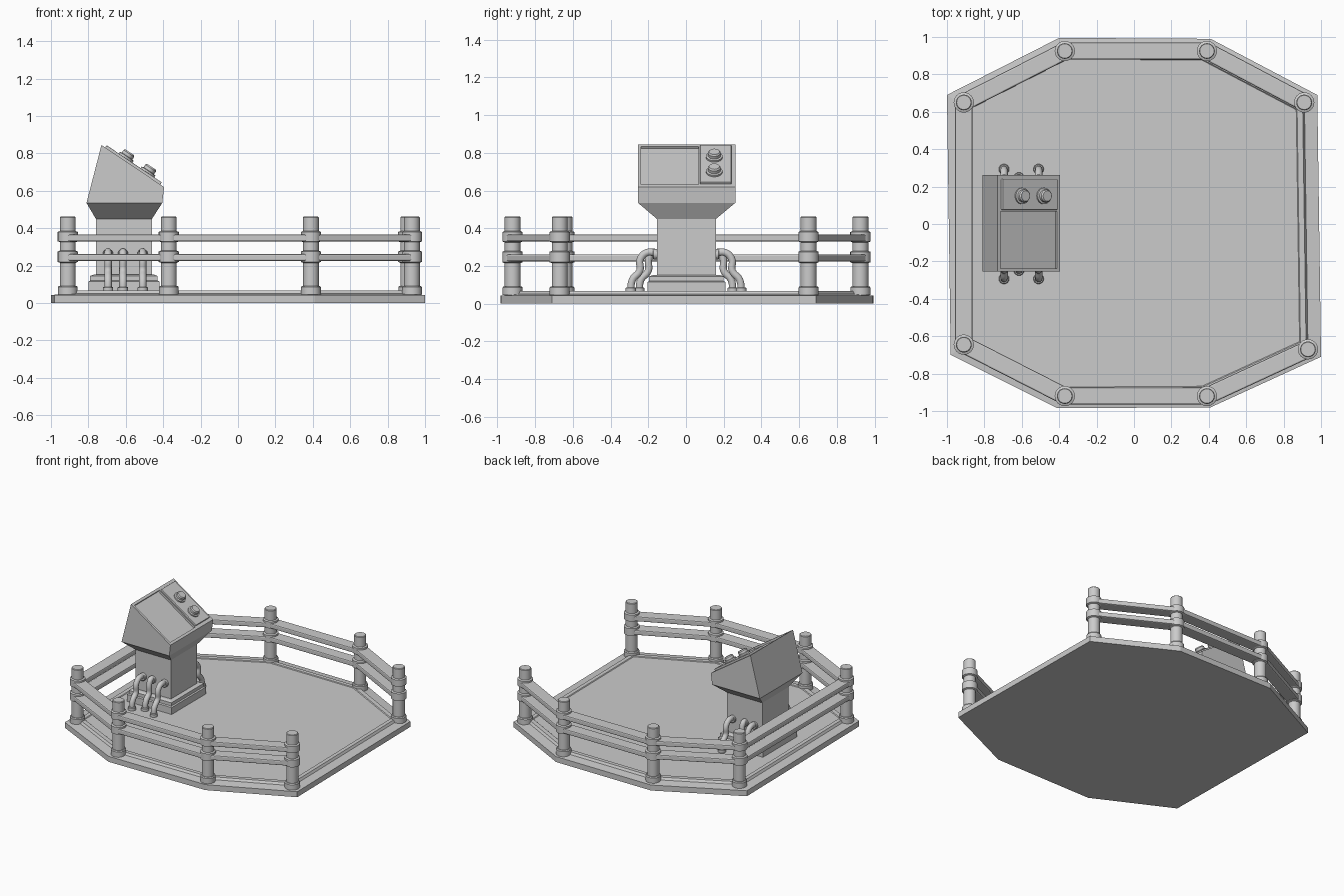
import bpy, bmesh, math
from mathutils import Vector, Matrix

if "Cube" in bpy.data.objects:
    bpy.data.objects.remove(bpy.data.objects["Cube"])


def finish(bm, name, smooth=False, bevel=0.0):
    bmesh.ops.recalc_face_normals(bm, faces=bm.faces)
    me = bpy.data.meshes.new(name)
    bm.to_mesh(me)
    bm.free()
    ob = bpy.data.objects.new(name, me)
    bpy.context.collection.objects.link(ob)
    bpy.ops.object.select_all(action='DESELECT')
    ob.select_set(True)
    bpy.context.view_layer.objects.active = ob
    if bevel:
        m = ob.modifiers.new("bevel", 'BEVEL')
        m.width, m.segments = bevel, 2
    if smooth:
        bpy.ops.object.shade_smooth_by_angle(angle=math.radians(35))
    return ob


def loft(name, rings, **kw):
    """Skin a stack of closed rings of points and cap both ends."""
    bm = bmesh.new()
    vs = [[bm.verts.new(p) for p in r] for r in rings]
    n = len(rings[0])
    for a, b in zip(vs, vs[1:]):
        for i in range(n):
            bm.faces.new((a[i], a[(i + 1) % n], b[(i + 1) % n], b[i]))
    bm.faces.new(vs[0])
    bm.faces.new(vs[-1])
    return finish(bm, name, **kw)


def lathe(name, profile, matrix, sides=24):
    rings = []
    for r, z in profile:
        rings.append([matrix @ Vector((r * math.cos(2 * math.pi * i / sides),
                                       r * math.sin(2 * math.pi * i / sides), z))
                      for i in range(sides)])
    return loft(name, rings, smooth=True)


def box(name, size, matrix, bevel=0.0):
    bm = bmesh.new()
    bmesh.ops.create_cube(bm, size=1, matrix=matrix @ Matrix.Diagonal((*size, 1)))
    return finish(bm, name, bevel=bevel)


def rect(x0, x1, y0, y1, z):
    return [(x0, y0, z), (x1, y0, z), (x1, y1, z), (x0, y1, z)]


def tube(name, pts, r):
    cu = bpy.data.curves.new(name, 'CURVE')
    cu.dimensions = '3D'
    cu.bevel_depth, cu.bevel_resolution, cu.resolution_u = r, 3, 6
    cu.use_fill_caps = True
    sp = cu.splines.new('BEZIER')
    sp.bezier_points.add(len(pts) - 1)
    for b, p in zip(sp.bezier_points, pts):
        b.co = p
        b.handle_left_type = b.handle_right_type = 'AUTO'
    ob = bpy.data.objects.new(name, cu)
    bpy.context.collection.objects.link(ob)
    return ob


# octagonal platform with a raised kerb around the floor
outline = [(-1, .69), (-.4, .995), (.41, .99), (.98, .69),
           (1, -.71), (.41, -.98), (-.41, -.985), (-.98, -.70)]
loft("platform", [[(x * s, y * s, z) for x, y in outline]
                  for s, z in ((1, 0), (1, .042), (.93, .05), (.92, .067), (.89, .067), (.885, .062))])

# railing posts with foot flange and two collars
posts = [(.91, .65), (.39, .925), (-.37, .925), (-.91, .65),
         (-.91, -.645), (-.37, -.92), (.39, -.92), (.93, -.67)]
post_profile = [(.053, .045), (.053, .085), (.048, .092), (.042, .092),
                (.042, .215), (.054, .22), (.054, .275), (.042, .28),
                (.042, .325), (.054, .33), (.054, .38), (.042, .385),
                (.042, .458), (.038, .462)]
for i, (x, y) in enumerate(posts):
    lathe(f"post_{i}", post_profile, Matrix.Translation((x, y, 0)))

# two rails between neighbouring posts, right side left open
for i, (a, b) in enumerate(zip(posts, posts[1:])):
    a, b = Vector(a), Vector(b)
    d, mid = b - a, (a + b) / 2
    for level, z in (("lower", .243), ("upper", .348)):
        m = Matrix.Translation((mid.x, mid.y, z)) @ Matrix.Rotation(math.atan2(d.y, d.x), 4, 'Z')
        box(f"{level}_rail_{i}", (d.length, .092, .038), m, bevel=.008)

# console foot in two steps, then the neck
loft("console_foot", [rect(-.80, -.42, -.205, .21, .055), rect(-.80, -.42, -.205, .21, .115),
                      rect(-.79, -.43, -.195, .20, .12), rect(-.79, -.43, -.195, .20, .145),
                      rect(-.77, -.45, -.175, .18, .152)])
loft("console_neck", [rect(-.76, -.46, -.155, .16, .14), rect(-.76, -.46, -.155, .16, .455)])

# console head: flared underside and sloped top
head_top = [(-.73, -.255, .845), (-.395, -.255, .62), (-.395, .262, .62), (-.73, .262, .845)]
head = loft("console_head", [rect(-.76, -.46, -.155, .16, .45),
                             rect(-.81, -.405, -.255, .262, .535), head_top])

# local frame on the slope: x runs downhill, y across, z out of the face
down = Vector((.335, 0, -.225)).normalized()
out = Vector((.225, 0, .335)).normalized()
slope = Matrix.Identity(4)
slope.col[0] = (*down, 0)
slope.col[2] = (*out, 0)
slope.col[3] = (-.5625, 0, .7325, 1)

# recessed screen
cutter = box("screen_cutter", (.365, .305, .03), slope @ Matrix.Translation((0, -.085, .0)))
cutter.hide_render = True
cut = head.modifiers.new("screen_recess", 'BOOLEAN')
cut.operation, cut.object, cut.solver = 'DIFFERENCE', cutter, 'EXACT'
bpy.context.view_layer.objects.active = head
bpy.ops.object.modifier_apply(modifier=cut.name)
bpy.data.objects.remove(cutter)

# raised control panel with two knobs
box("control_panel", (.355, .165, .024), slope @ Matrix.Translation((0, .158, .002)), bevel=.004)
for i, u in enumerate((-.055, .085)):
    lathe(f"knob_{i}", [(.044, .010), (.044, .024), (.034, .027), (.034, .044), (.028, .052)],
          slope @ Matrix.Translation((u, .15, 0)), sides=16)

# cables from both sides of the neck down to the floor
for side, s in (("front", -1), ("back", 1)):
    for i, (x, k) in enumerate(((-.695, 0), (-.615, -.045), (-.51, 0))):
        pts = [(x, s * y, z) for y, z in ((.145, .262), (.205 + k * .6, .272), (.243 + k, .235),
                                          (.245 + k, .175), (.285 + k, .125), (.293 + k, .06))]
        tube(f"{side}_cable_{i}", pts, .02)
        lathe(f"{side}_cable_socket_{i}", [(.028, .06), (.028, .082), (.024, .086)],
              Matrix.Translation((x, s * (.293 + k), 0)), sides=16)
        lathe(f"{side}_cable_plug_{i}", [(.028, 0), (.028, .02), (.024, .024)],
              Matrix.Translation((x, s * .152, .262)) @ Matrix.Rotation(-s * math.pi / 2, 4, 'X'), sides=16)
